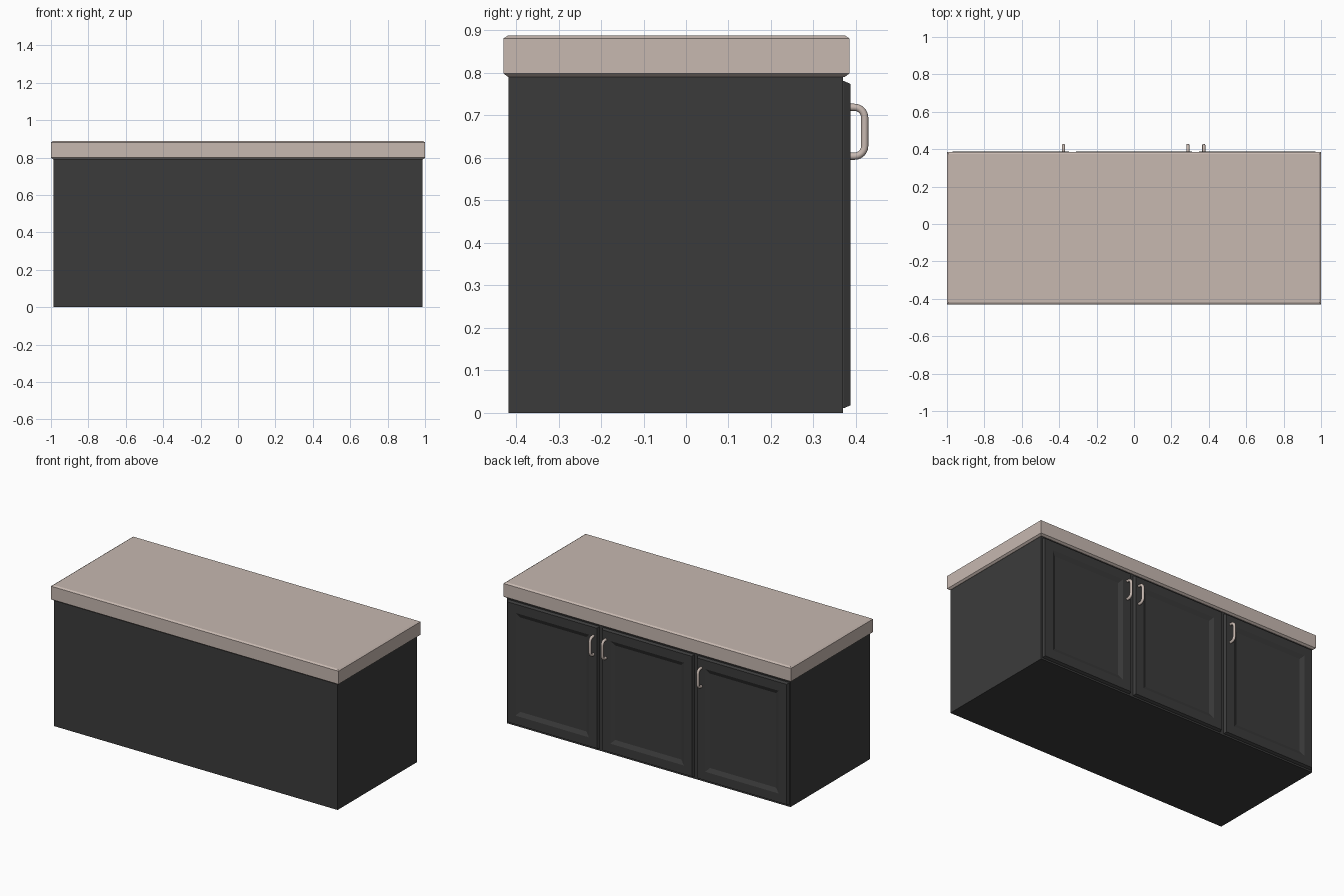
import bpy, bmesh, math
from mathutils import Vector

if "Cube" in bpy.data.objects:
    bpy.data.objects.remove(bpy.data.objects["Cube"])


def material(name, rgb):
    m = bpy.data.materials.new(name)
    m.diffuse_color = (*rgb, 1)
    m.use_nodes = True
    m.node_tree.nodes["Principled BSDF"].inputs["Base Color"].default_value = m.diffuse_color
    return m


STONE = material("beige stone", (0.57, 0.48, 0.435))
DARK = material("charcoal paint", (0.044, 0.044, 0.044))


def finish(name, bm, mat):
    bmesh.ops.recalc_face_normals(bm, faces=bm.faces[:])
    me = bpy.data.meshes.new(name)
    bm.to_mesh(me)
    bm.free()
    me.materials.append(mat)
    ob = bpy.data.objects.new(name, me)
    bpy.context.collection.objects.link(ob)
    return ob


def loft(name, rings, mat):
    """Closed solid through a stack of equal-length point rings."""
    bm = bmesh.new()
    loops = [[bm.verts.new(p) for p in r] for r in rings]
    for a, b in zip(loops, loops[1:]):
        n = len(a)
        for i in range(n):
            bm.faces.new((a[i], a[(i + 1) % n], b[(i + 1) % n], b[i]))
    bm.faces.new(loops[0])
    bm.faces.new(loops[-1])
    return finish(name, bm, mat)


def flat_rect(x, y0, y1, z, inset=0):
    x, y0, y1 = x - inset, y0 + inset, y1 - inset
    return [(-x, y0, z), (x, y0, z), (x, y1, z), (-x, y1, z)]


def upright_rect(cx, w, z0, z1, y, inset):
    x0, x1 = cx - w / 2 + inset, cx + w / 2 - inset
    z0, z1 = z0 + inset, z1 - inset
    return [(x0, y, z0), (x1, y, z0), (x1, y, z1), (x0, y, z1)]


# Cabinet body
loft("cabinet_body", [flat_rect(0.986, -0.418, 0.37, 0),
                      flat_rect(0.986, -0.418, 0.37, 0.791)], DARK)

# Countertop with chamfered upper and lower edges
loft("countertop", [flat_rect(1.0, -0.43, 0.385, z, i) for z, i in
                    ((0.790, 0.012), (0.799, 0), (0.881, 0), (0.888, 0.011))], STONE)

# Three doors: bevelled outer edge, frame, sloped recess, flat panel
for i, cx in enumerate((-0.66, 0.0, 0.66)):
    steps = ((0.368, 0), (0.372, 0), (0.387, 0.007), (0.387, 0.062), (0.375, 0.088))
    loft(f"door_{i + 1}", [upright_rect(cx, 0.636, 0.011, 0.781, y, s)
                           for y, s in steps], DARK)


# Bar handles: round tube swept along a rounded U path
def handle(name, x):
    r, bend, y0, y1, z0, z1 = 0.0085, 0.024, 0.38, 0.4205, 0.604, 0.719
    path = [(y0, z0)]
    for cz, start in ((z0 + bend, -90), (z1 - bend, 0)):
        for k in range(7):
            a = math.radians(start + 15 * k)
            path.append((y1 - bend + bend * math.cos(a), cz + bend * math.sin(a)))
    path.append((y0, z1))
    rings = []
    for k, (y, z) in enumerate(path):
        p, q = path[max(k - 1, 0)], path[min(k + 1, len(path) - 1)]
        t = Vector((0, q[0] - p[0], q[1] - p[1])).normalized()
        side = Vector((1, 0, 0))
        up = t.cross(side)
        rings.append([Vector((x, y, z)) + r * (math.cos(a) * side + math.sin(a) * up)
                      for a in (math.tau * j / 16 for j in range(16))])
    ob = loft(name, rings, STONE)
    bpy.ops.object.select_all(action='DESELECT')
    ob.select_set(True)
    bpy.context.view_layer.objects.active = ob
    bpy.ops.object.shade_smooth_by_angle(angle=math.radians(40))


for i, x in enumerate((-0.377, 0.288, 0.373)):
    handle(f"handle_{i + 1}", x)
